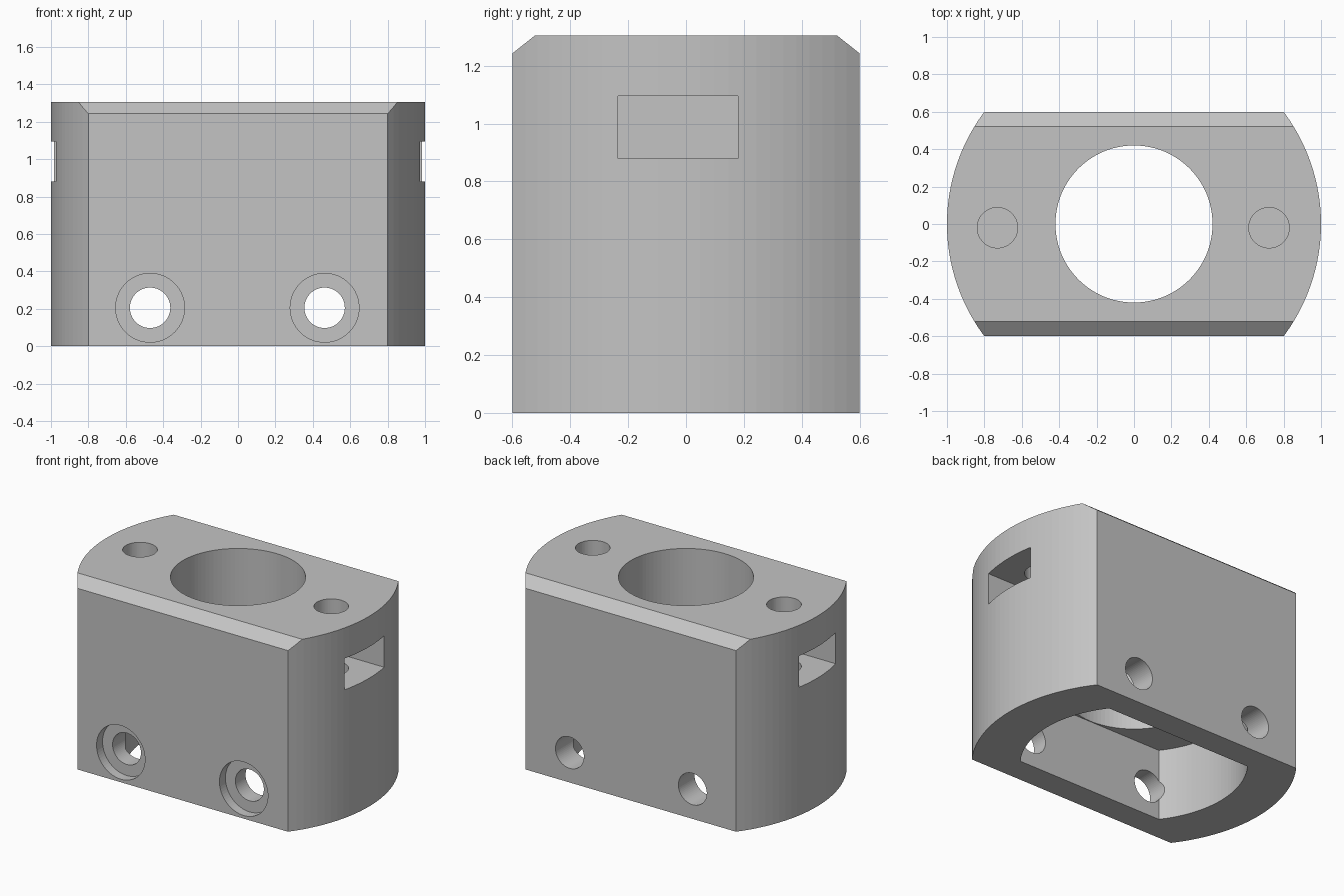
import bpy, bmesh, math
from mathutils import Matrix, Vector

if "Cube" in bpy.data.objects:
    bpy.data.objects.remove(bpy.data.objects["Cube"])

HEIGHT = 1.305


def make_object(name, bm):
    bmesh.ops.recalc_face_normals(bm, faces=bm.faces)
    mesh = bpy.data.meshes.new(name)
    bm.to_mesh(mesh)
    bm.free()
    obj = bpy.data.objects.new(name, mesh)
    bpy.context.collection.objects.link(obj)
    return obj


def cylinder(name, radius, start, end, segments=64):
    """Round bar between two points."""
    a, b = Vector(start), Vector(end)
    bm = bmesh.new()
    bmesh.ops.create_cone(bm, cap_ends=True, segments=segments,
                          radius1=radius, radius2=radius, depth=(b - a).length)
    turn = Vector((0, 0, 1)).rotation_difference(b - a).to_matrix().to_4x4()
    bm.transform(Matrix.Translation((a + b) / 2) @ turn)
    return make_object(name, bm)


def bar(name, profile, x0, x1):
    """Extrude a (y, z) profile along x."""
    bm = bmesh.new()
    face = bm.faces.new([bm.verts.new((x0, y, z)) for y, z in profile])
    ext = bmesh.ops.extrude_face_region(bm, geom=[face])
    moved = [v for v in ext["geom"] if isinstance(v, bmesh.types.BMVert)]
    bmesh.ops.translate(bm, verts=moved, vec=(x1 - x0, 0, 0))
    return make_object(name, bm)


def rect(y0, y1, z0, z1):
    return [(y0, z0), (y1, z0), (y1, z1), (y0, z1)]


def combine(target, tool, operation="DIFFERENCE"):
    """Apply a boolean and discard the tool."""
    mod = target.modifiers.new("cut", "BOOLEAN")
    mod.operation = operation
    mod.solver = "EXACT"
    mod.object = tool
    bpy.context.view_layer.objects.active = target
    bpy.ops.object.modifier_apply(modifier=mod.name)
    bpy.data.objects.remove(tool, do_unlink=True)


# Housing: a round bar flattened front and back, with chamfered top edges
housing = cylinder("housing", 1.0, (0, 0, 0), (0, 0, HEIGHT), 128)
outline = [(-0.6, -0.1), (0.6, -0.1), (0.6, 1.243), (0.522, HEIGHT),
           (0.522, 1.5), (-0.522, 1.5), (-0.522, HEIGHT), (-0.6, 1.243)]
combine(housing, bar("flats", outline, -1.2, 1.2), "INTERSECT")

# Underside cavity: the same flattened round shape, smaller
cavity = cylinder("cavity", 0.70, (0, 0, -0.1), (0, 0, 0.49), 128)
combine(cavity, bar("cavity_flats", rect(-0.425, 0.425, -0.2, 0.6), -1, 1), "INTERSECT")
combine(housing, cavity)

# Central bore
combine(housing, cylinder("bore", 0.42, (0, 0, 0.3), (0, 0, 1.5), 96))

# Side nut slots with blind screw holes from the top
for side, hole_x in ((-1, -0.73), (1, 0.722)):
    x0, x1 = sorted((side * 0.52, side * 1.2))
    combine(housing, bar("nut_slot", rect(-0.235, 0.18, 0.88, 1.095), x0, x1))
    combine(housing, cylinder("screw_hole", 0.108, (hole_x, -0.02, 0.65), (hole_x, -0.02, 1.5)))

# Front-to-back bolt holes, counterbored on the front
for x in (-0.47, 0.463):
    combine(housing, cylinder("bolt_hole", 0.108, (x, -1, 0.205), (x, 1, 0.205)))
    combine(housing, cylinder("counterbore", 0.184, (x, -1, 0.205), (x, -0.535, 0.205)))

# Plain grey finish
grey = bpy.data.materials.new("grey")
grey.diffuse_color = (0.55, 0.55, 0.55, 1)
grey.use_nodes = True
grey.node_tree.nodes["Principled BSDF"].inputs["Base Color"].default_value = grey.diffuse_color
housing.data.materials.clear()
housing.data.materials.append(grey)
for poly in housing.data.polygons:
    poly.material_index = 0
    poly.use_smooth = False
